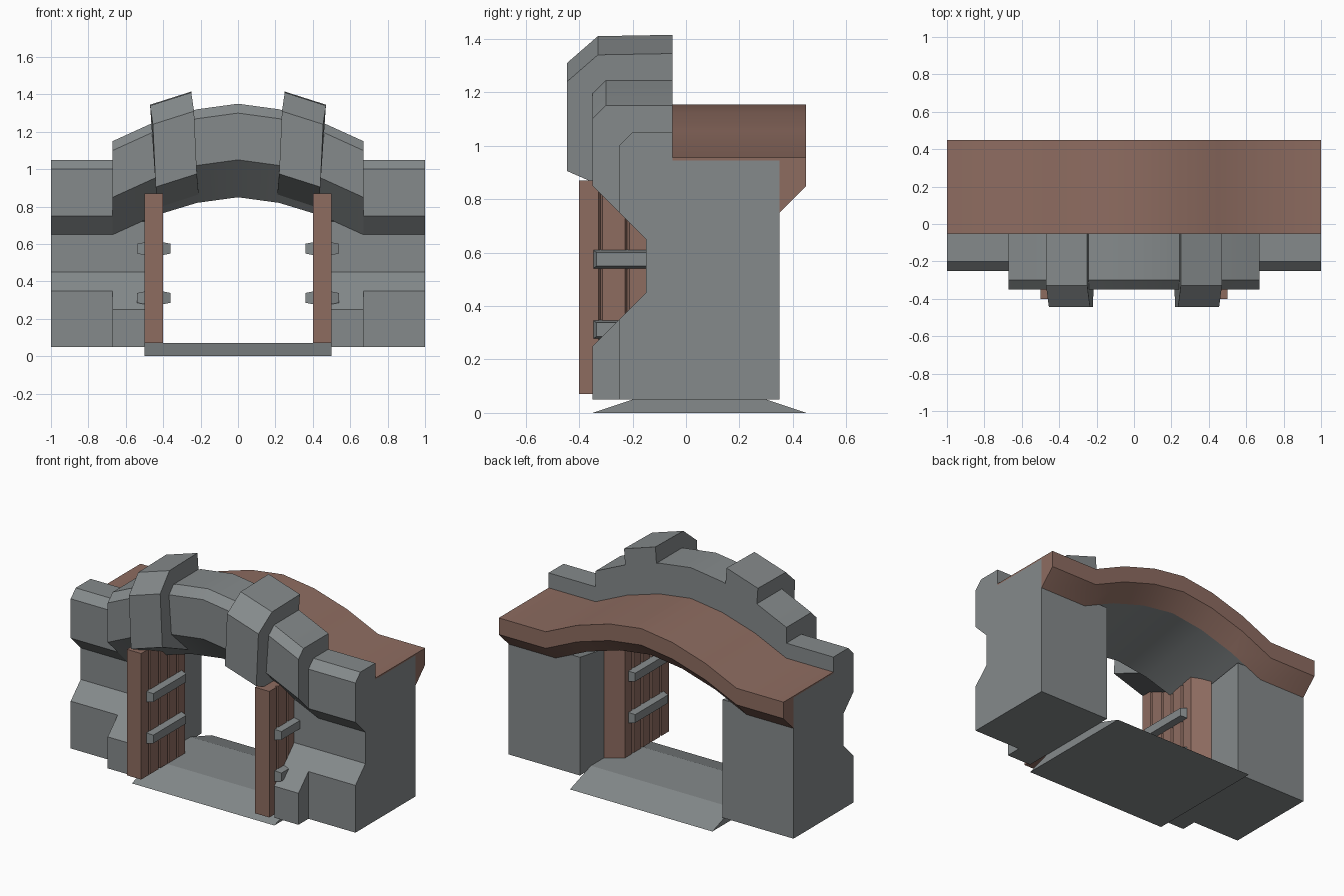
import bpy, bmesh, math

old = bpy.data.objects.get("Cube")
if old:
    bpy.data.objects.remove(old, do_unlink=True)


def material(name, rgb):
    m = bpy.data.materials.new(name)
    m.use_nodes = True
    m.diffuse_color = (*rgb, 1)
    m.node_tree.nodes["Principled BSDF"].inputs["Base Color"].default_value = (*rgb, 1)
    return m


STONE = material("grey stone", (0.235, 0.255, 0.26))
WOOD = material("brown wood", (0.27, 0.15, 0.118))


def loft(name, sections, mat, smooth=False):
    """Join matching rings of points into a capped solid."""
    bm = bmesh.new()
    rings = [[bm.verts.new(p) for p in s] for s in sections]
    n = len(rings[0])
    for a, b in zip(rings, rings[1:]):
        for i in range(n):
            j = (i + 1) % n
            bm.faces.new((a[i], a[j], b[j], b[i]))
    bm.faces.new(rings[0])
    bm.faces.new(rings[-1])
    bmesh.ops.recalc_face_normals(bm, faces=bm.faces)
    mesh = bpy.data.meshes.new(name)
    bm.to_mesh(mesh)
    bm.free()
    mesh.materials.append(mat)
    ob = bpy.data.objects.new(name, mesh)
    bpy.context.collection.objects.link(ob)
    if smooth:
        bpy.ops.object.select_all(action='DESELECT')
        ob.select_set(True)
        bpy.context.view_layer.objects.active = ob
        bpy.ops.object.shade_smooth_by_angle(angle=math.radians(30))
    return ob


def along_x(profile, stations):
    """Sections of a (y, z) profile at each (x, lift)."""
    return [[(x, y, z + lift) for y, z in profile] for x, lift in stations]


half = [(0, 0.2), (0.22, 0.17), (0.45, 0.1), (0.67, 0)]
curve = [(-x, c) for x, c in half[:0:-1]] + half

# Curved stone arch with the ceiling behind it
arch_profile = [(-0.15, 0.65), (-0.35, 0.85), (-0.35, 1.1), (-0.3, 1.15),
                (-0.05, 1.15), (-0.05, 0.95), (0.35, 0.95), (0.35, 0.75)]
loft("arch", along_x(arch_profile, curve), STONE, True)

# Wooden roof following the arch, with a bevelled eave at the back
roof_profile = [(-0.05, 0.955), (0.45, 0.955), (0.45, 0.85), (0.35, 0.75),
                (0.35, 0.945), (-0.05, 0.945)]
loft("roof", along_x(roof_profile, [(-1, 0)] + curve + [(1, 0)]), WOOD, True)

# Floor ramp
ramp_profile = [(-0.35, 0), (0.45, 0), (0.24, 0.07), (-0.14, 0.07)]
loft("floor_ramp", along_x(ramp_profile, [(-0.5, 0), (0.5, 0)]), STONE)

outer_profile = [(0.35, 0.05), (-0.25, 0.05), (-0.25, 0.35), (-0.15, 0.45),
                 (-0.15, 0.65), (-0.25, 0.75), (-0.25, 1), (-0.2, 1.05),
                 (-0.05, 1.05), (-0.05, 0.95), (0.35, 0.95)]
inner_profile = [(0.35, 0.05), (-0.35, 0.05), (-0.35, 0.25), (-0.15, 0.45),
                 (-0.15, 0.72), (0.35, 0.8)]
# Raised block: y, height, sideways shift of the tilted block
block_profile = [(-0.05, 1.415, 0.03), (-0.33, 1.41, 0.03), (-0.445, 1.31, 0.015),
                 (-0.445, 0.975, 0), (-0.18, 0.86, -0.01), (-0.05, 1, 0)]
seams = [-0.32, -0.22, -0.13, -0.04]

for s, side in ((1, "left"), (-1, "right")):
    # Wall pillars
    loft(side + "_outer_pillar", along_x(outer_profile, [(s * 0.67, 0), (s, 0)]), STONE)
    loft(side + "_inner_pillar", along_x(inner_profile, [(s * 0.5, 0), (s * 0.67, 0)]), STONE)

    # Tilted block on the arch
    loft(side + "_arch_block",
         [[(s * (x + dx), y, z - drop) for y, z, dx in block_profile]
          for x, drop in ((0.22, 0), (0.44, 0.07))], STONE)

    # Open door: planks separated by V grooves
    def grooved(x, depth):
        return [p for y in seams
                for p in ((x, y - 0.008), (x + depth, y), (x, y + 0.008))]
    plan = ([(0.4, -0.4)] + grooved(0.4, 0.012) + [(0.4, 0.04), (0.5, 0.11)]
            + grooved(0.5, -0.012)[::-1] + [(0.5, -0.4)])
    loft(side + "_door", [[(s * x, y, z) for x, y in plan] for z in (0.07, 0.87)], WOOD)

    # Tapered crossbars on both faces of the door
    for z, level in ((0.575, "upper"), (0.312, "lower")):
        for base, tip, face in ((0.41, 0.36, "inner"), (0.49, 0.54, "outer")):
            rings = []
            for x, inset, h in ((base, 0, 0.036), (tip, 0.015, 0.026)):
                a, b = -0.35 + inset, 0.01 - inset
                rings.append([(s * x, a, z - h), (s * x, b, z - h),
                              (s * x, b, z + h), (s * x, a, z + h)])
            loft(f"{side}_{level}_{face}_bar", rings, STONE)
